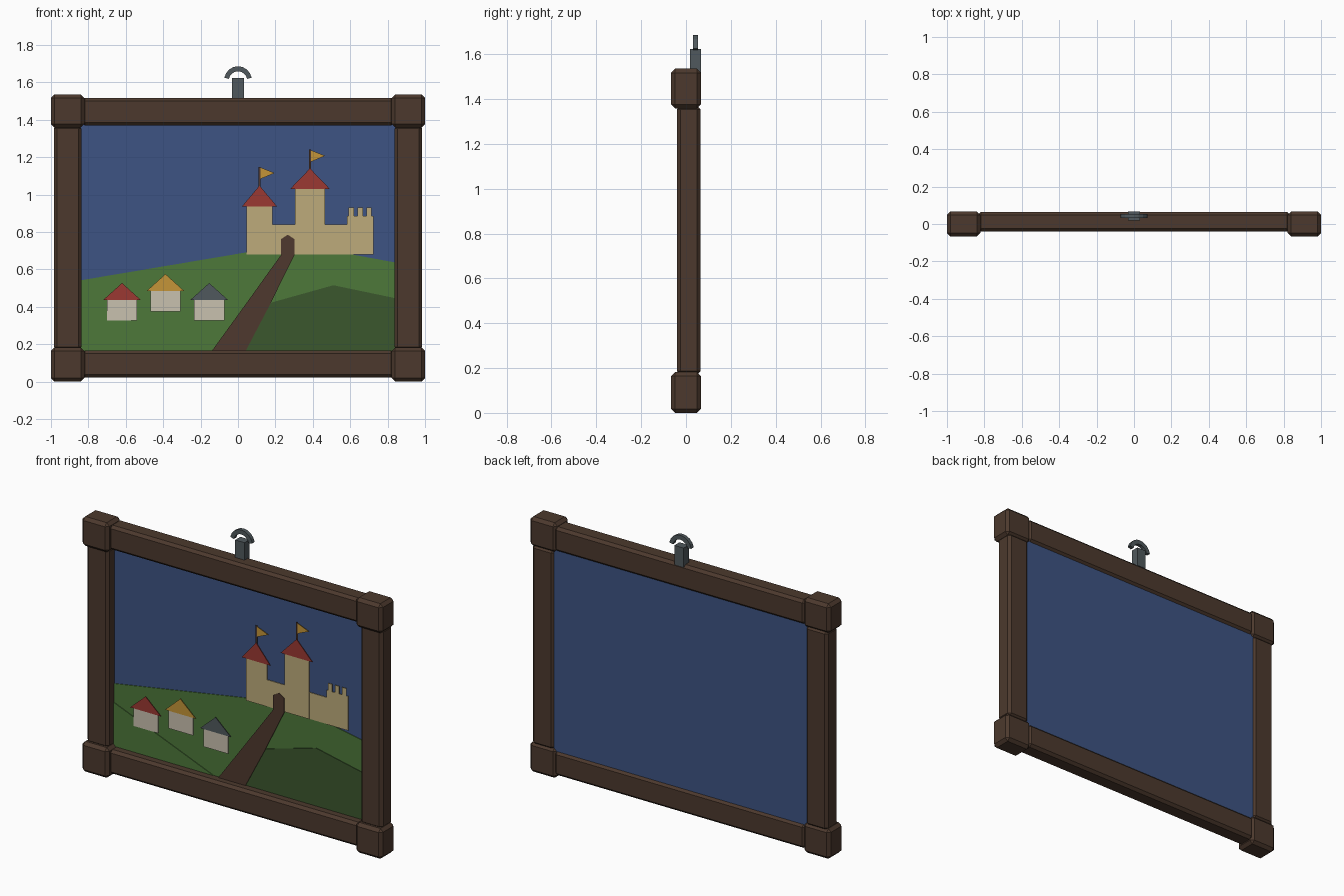
import bpy, bmesh, math
from mathutils import Vector

if "Cube" in bpy.data.objects:
    bpy.data.objects.remove(bpy.data.objects["Cube"])


def material(name, hex_code):
    def lin(c):
        return c / 12.92 if c <= 0.04045 else ((c + 0.055) / 1.055) ** 2.4
    m = bpy.data.materials.new(name)
    rgb = [lin(int(hex_code[i:i + 2], 16) / 255) for i in (0, 2, 4)]
    m.diffuse_color = (*rgb, 1)
    m.use_nodes = True
    m.node_tree.nodes["Principled BSDF"].inputs["Base Color"].default_value = m.diffuse_color
    return m


WOOD = material("frame wood", "4C392D")
SKY = material("sky blue", "3D5483")
GRASS = material("grass green", "4D783A")
FOREST = material("forest green", "3B572D")
STONE = material("castle stone", "BDAB7B")
RED = material("roof red", "9B3932")
GOLD = material("gold", "C59538")
PLASTER = material("house plaster", "C9C1AF")
IRON = material("iron grey", "50595D")
PATH = material("path brown", "4F392E")


def finish(name, bm, mat):
    bmesh.ops.recalc_face_normals(bm, faces=bm.faces)
    me = bpy.data.meshes.new(name)
    bm.to_mesh(me)
    bm.free()
    me.materials.append(mat)
    ob = bpy.data.objects.new(name, me)
    bpy.context.scene.collection.objects.link(ob)
    return ob


def box(name, lo, hi, mat, chamfer=0.0):
    lo, hi = Vector(lo), Vector(hi)
    bm = bmesh.new()
    bmesh.ops.create_cube(bm, size=1)
    for v in bm.verts:
        v.co = (lo + hi) / 2 + v.co * (hi - lo)
    if chamfer:
        bmesh.ops.bevel(bm, geom=bm.edges[:], offset=chamfer, segments=1, affect='EDGES')
    return finish(name, bm, mat)


def plate(name, pts, y, mat, thick=0.004):
    """Flat x-z outline with its front at y, extruded backwards."""
    bm = bmesh.new()
    face = bm.faces.new([bm.verts.new((x, y, z)) for x, z in pts])
    out = bmesh.ops.extrude_face_region(bm, geom=[face])
    bmesh.ops.translate(bm, vec=(0, thick, 0),
                        verts=[g for g in out["geom"] if isinstance(g, bmesh.types.BMVert)])
    return finish(name, bm, mat)


def rect(name, x0, x1, z0, z1, y, mat):
    return plate(name, [(x0, z0), (x1, z0), (x1, z1), (x0, z1)], y, mat)


def gable(name, x0, x1, z0, z1, y, mat):
    return plate(name, [(x0, z0), (x1, z0), ((x0 + x1) / 2, z1)], y, mat)


# Frame: stiles, rails and corner blocks
for side, s in (("left", -1), ("right", 1)):
    xs = sorted((s * 0.984, s * 0.838))
    box(side + "_stile", (xs[0], -0.04, 0.17), (xs[1], 0.065, 1.37), WOOD, 0.016)
    xs = sorted((s * 1.0, s * 0.822))
    for level, z0, z1 in (("bottom", 0.0, 0.182), ("top", 1.358, 1.535)):
        box(f"{level}_{side}_corner_block", (xs[0], -0.067, z0), (xs[1], 0.067, z1), WOOD, 0.018)
for level, z0, z1 in (("bottom", 0.022, 0.167), ("top", 1.37, 1.517)):
    box(level + "_rail", (-0.835, -0.04, z0), (0.835, 0.065, z1), WOOD, 0.016)

# Sky panel
box("sky_panel", (-0.86, 0.022, 0.14), (0.86, 0.052, 1.39), SKY)

# Landscape layers
plate("far_hill", [(-0.85, 0.15), (0.85, 0.15), (0.85, 0.635), (0.58, 0.685),
                   (0.04, 0.69), (-0.85, 0.54)], 0.018, GRASS)
plate("near_meadow", [(-0.85, 0.15), (-0.13, 0.15), (-0.85, 0.435)], 0.014, GRASS)
plate("forest_hill", [(0.0, 0.15), (0.85, 0.15), (0.85, 0.444), (0.51, 0.515),
                      (0.17, 0.42), (0.08, 0.39)], 0.014, FOREST)
plate("path", [(-0.15, 0.15), (0.034, 0.15), (0.17, 0.41), (0.303, 0.68),
               (0.232, 0.68), (0.06, 0.44)], 0.009, PATH)

# Castle walls and battlements
rect("castle_wall", 0.045, 0.725, 0.68, 0.84, 0.013, STONE)
rect("battlement_tower", 0.583, 0.725, 0.68, 0.885, 0.010, STONE)
for i in range(3):
    x = 0.592 + 0.047 * i
    rect(f"battlement_{i + 1}", x, x + 0.028, 0.88, 0.93, 0.010, STONE)

# Castle towers with roofs and flags
for name, cx, half, top, apex in (("left_tower", 0.115, 0.07, 0.94, 1.048),
                                  ("main_tower", 0.385, 0.081, 1.035, 1.14)):
    rect(name, cx - half, cx + half, 0.68, top, 0.010, STONE)
    gable(name + "_roof", cx - half - 0.025, cx + half + 0.025, top - 0.005, apex, 0.006, RED)
    rect(name + "_flag_pole", cx - 0.006, cx + 0.006, apex - 0.02, apex + 0.1, 0.010, PATH)
    plate(name + "_flag", [(cx + 0.005, apex + 0.035), (cx + 0.08, apex + 0.067),
                           (cx + 0.005, apex + 0.097)], 0.008, GOLD)

# Castle gate
plate("castle_gate", [(0.23, 0.675), (0.302, 0.675), (0.302, 0.762), (0.266, 0.785),
                      (0.23, 0.762)], 0.006, PATH)

# Village houses
for i, (cx, z, mat) in enumerate(((-0.62, 0.327, RED), (-0.388, 0.375, GOLD),
                                  (-0.154, 0.327, IRON)), 1):
    rect(f"house_{i}_wall", cx - 0.081, cx + 0.081, z, z + 0.115, 0.009, PLASTER)
    gable(f"house_{i}_roof", cx - 0.102, cx + 0.102, z + 0.108, z + 0.2, 0.005, mat)

# Hanger: post and open hook
box("hanger_post", (-0.031, 0.018, 1.505), (0.031, 0.067, 1.622), IRON)
angles = [math.radians(12 + 156 * i / 8) for i in range(9)]
arc = [(0.075 * math.cos(a), 1.608 + 0.078 * math.sin(a)) for a in angles]
arc += [(0.05 * math.cos(a), 1.608 + 0.051 * math.sin(a)) for a in reversed(angles)]
plate("hanger_hook", arc, 0.031, IRON, thick=0.023)
